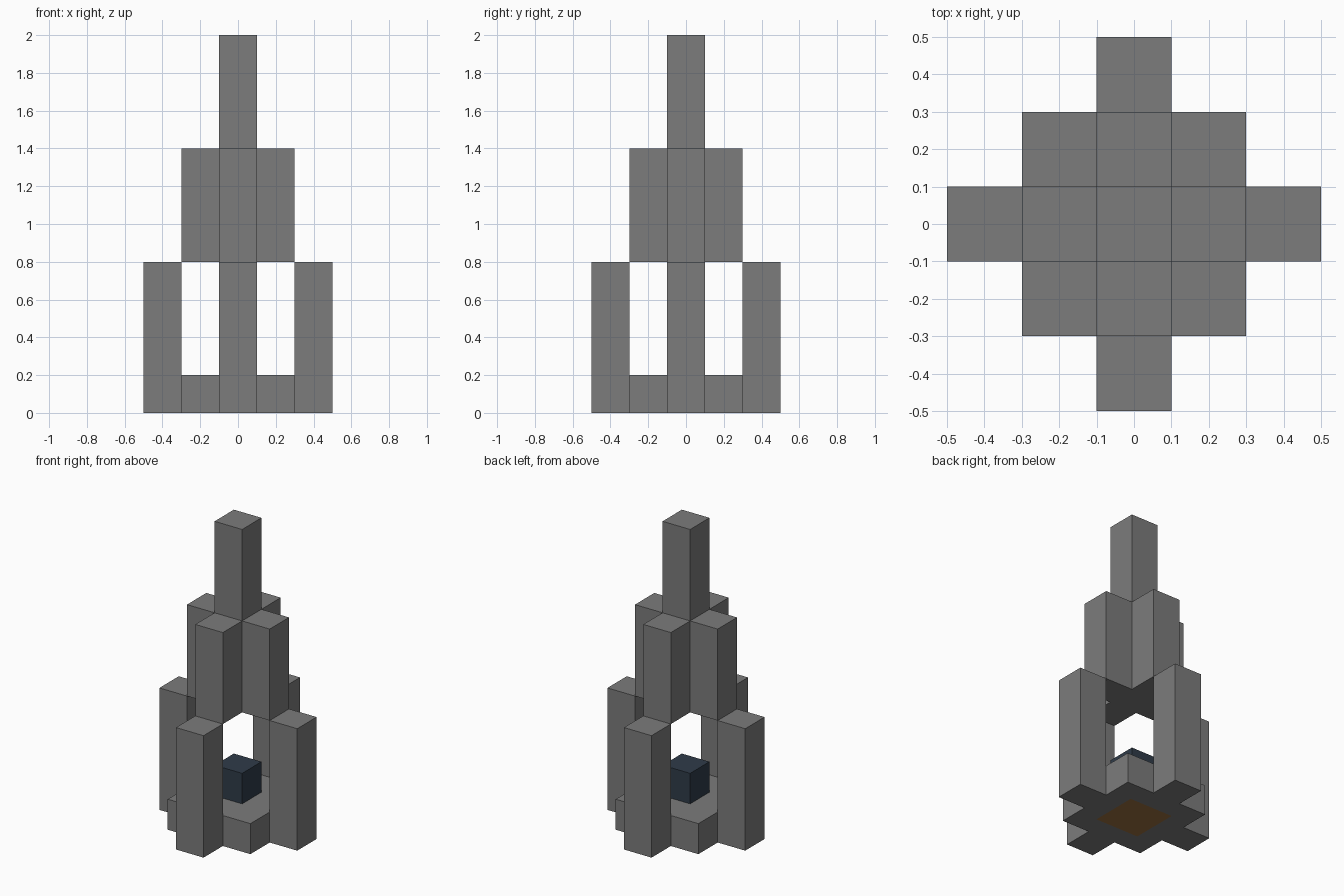
import bpy, bmesh, math
from mathutils import Matrix, Vector

cube = bpy.data.objects.get("Cube")
if cube:
    bpy.data.objects.remove(cube, do_unlink=True)


def material(name, rgb):
    mat = bpy.data.materials.new(name)
    mat.use_nodes = True
    mat.diffuse_color = (*rgb, 1)
    mat.node_tree.nodes["Principled BSDF"].inputs["Base Color"].default_value = (*rgb, 1)
    return mat


GREY = material("stone_grey", (0.2, 0.2, 0.2))
NAVY = material("dark_slate_blue", (0.028, 0.044, 0.066))
BROWN = material("warm_brown", (0.33, 0.16, 0.05))
UNIT = 0.2  # width of every column


def box(name, mat, x, y, z0, z1, width=UNIT):
    """Square column centred on x, y, from z0 up to z1."""
    bm = bmesh.new()
    place = Matrix.Translation((x, y, (z0 + z1) / 2)) @ Matrix.Diagonal((width, width, z1 - z0, 1))
    bmesh.ops.create_cube(bm, size=1, matrix=place)
    mesh = bpy.data.meshes.new(name)
    bm.to_mesh(mesh)
    bm.free()
    mesh.materials.append(mat)
    obj = bpy.data.objects.new(name, mesh)
    bpy.context.collection.objects.link(obj)
    return obj


# Base slab, with a brown square inset in its underside
base = box("base_slab", GREY, 0, 0, 0, UNIT, 3 * UNIT)
base.data.materials.append(BROWN)
bm = bmesh.new()
bm.from_mesh(base.data)
bm.normal_update()
underside = min(bm.faces, key=lambda f: f.calc_center_median().z)
bmesh.ops.inset_region(bm, faces=[underside], thickness=UNIT)
underside.material_index = 1
bm.to_mesh(base.data)
bm.free()

# Outer pillars and upper tower arms, one of each per side
for i, side in enumerate(("left", "back", "right", "front")):
    angle = i * math.pi / 2
    d = Vector((round(math.cos(angle)), round(math.sin(angle))))
    box(side + "_pillar", GREY, *(d * 2 * UNIT), 0, 0.8)
    box(side + "_tower_arm", GREY, *(d * UNIT), 0.8, 1.4)

# Central spire, running down through the tower arms
box("central_spire", GREY, 0, 0, 0.8, 2)

# Dark core block resting on the base
box("core_block", NAVY, 0, 0, UNIT, 2 * UNIT)
